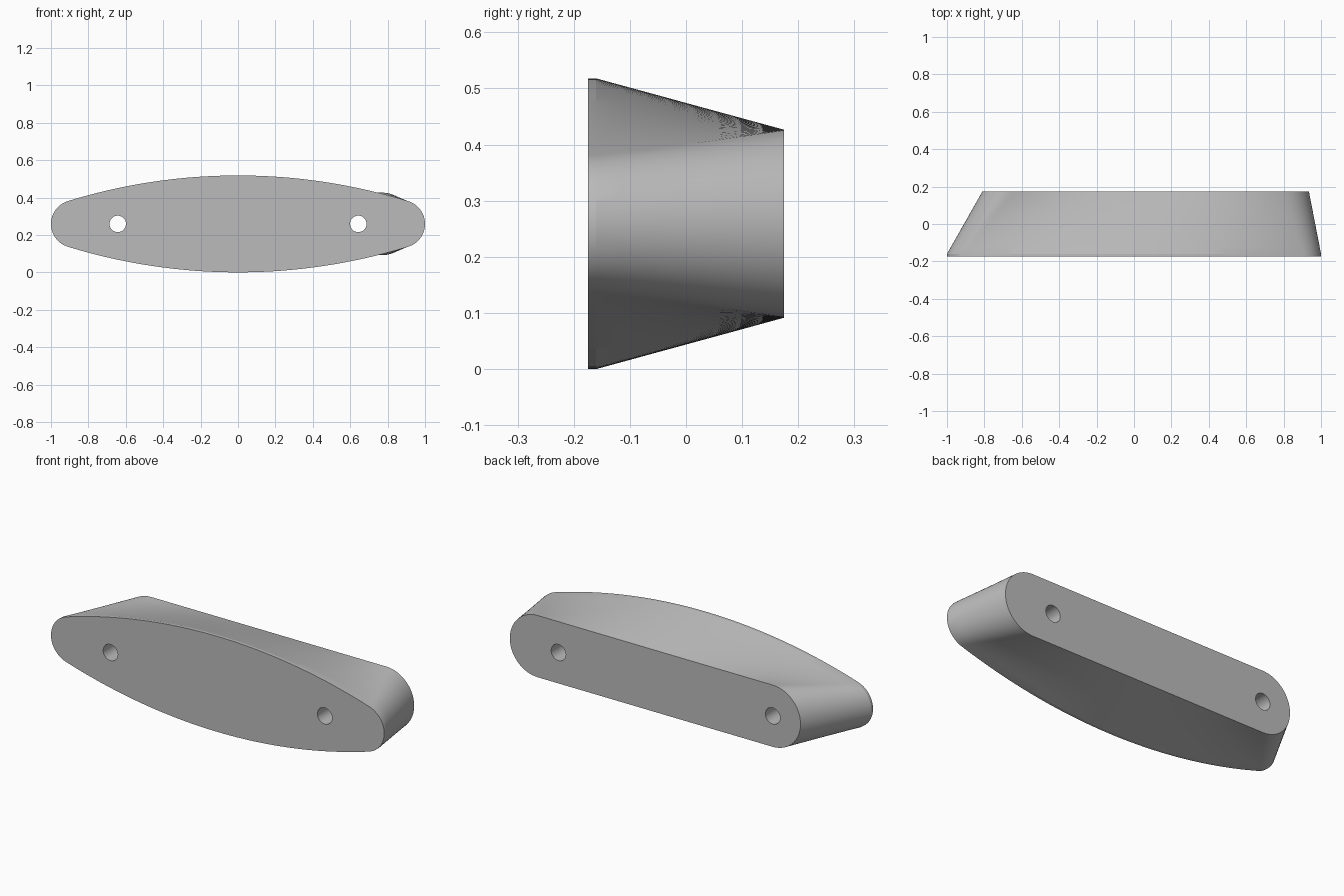
import bpy, bmesh
from math import sin, cos, pi, asin
from mathutils import Matrix, Vector

cube = bpy.data.objects.get("Cube")
if cube:
    bpy.data.objects.remove(cube)

FRONT, BACK, BAND = -0.175, 0.175, -0.16
MID_Z = 0.259
ARC_STEPS, CAP_STEPS, RINGS = 48, 28, 8

grey = bpy.data.materials.new("plain_grey")
grey.use_nodes = True
colour = (0.5, 0.5, 0.5, 1)
grey.diffuse_color = colour
grey.node_tree.nodes["Principled BSDF"].inputs["Base Color"].default_value = colour


def outline(left, right, radius, arc_point, cap_angle):
    """Closed outline: right cap, top edge, left cap, bottom edge."""
    pts = []
    for side, centre in ((1, right - radius), (-1, left + radius)):
        for i in range(CAP_STEPS):
            a = cap_angle * (2 * i / CAP_STEPS - 1)
            pts.append(Vector((centre + side * radius * cos(a), side * radius * sin(a))))
        for i in range(ARC_STEPS):
            x, z = arc_point(1 - 2 * i / ARC_STEPS)
            pts.append(Vector((side * x if side > 0 else -x, side * z)))
    return pts


# Front lens: two broad arcs tangent to rounded tips
half_height, big = MID_Z, 3.09
tip = (2 * half_height * big - 1 - half_height ** 2) / (2 * (big - 1))
spread = asin((1 - tip) / (big - tip))
lens = outline(-1, 1, tip,
               lambda t: (big * sin(spread * t), big * cos(spread * t) - big + half_height),
               pi / 2 - spread)

# Back stadium: straight edges between offset half-round ends
left, right, end = -0.81, 0.935, 0.1675
half, shift = (right - left) / 2 - end, (right + left) / 2
slot = outline(left - shift, right - shift, end, lambda t: (half * t, end), pi / 2)
slot = [p + Vector((shift, 0)) for p in slot]

# Loft the body through a thin straight band, then the taper
bm = bmesh.new()
sections = [(FRONT, 0)] + [(BAND + (BACK - BAND) * k / RINGS, k / RINGS)
                           for k in range(RINGS + 1)]
rings = [[bm.verts.new((p.x, y, p.y + MID_Z))
          for p in (a.lerp(b, t) for a, b in zip(lens, slot))] for y, t in sections]
count = len(lens)
for a, b in zip(rings, rings[1:]):
    for i in range(count):
        j = (i + 1) % count
        bm.faces.new((a[i], a[j], b[j], b[i]))
bm.faces.new(rings[0])
bm.faces.new(rings[-1])
bmesh.ops.recalc_face_normals(bm, faces=bm.faces)
mesh = bpy.data.meshes.new("tapered_block")
bm.to_mesh(mesh)
bm.free()
mesh.materials.append(grey)
block = bpy.data.objects.new("tapered_block", mesh)
bpy.context.collection.objects.link(block)

# Two straight through holes
bm = bmesh.new()
for x in (-0.643, 0.643):
    bmesh.ops.create_cone(bm, cap_ends=True, segments=48, radius1=0.044, radius2=0.044,
                          depth=1, matrix=Matrix.Translation((x, 0, MID_Z))
                          @ Matrix.Rotation(pi / 2, 4, "X"))
mesh = bpy.data.meshes.new("hole_cutter")
bm.to_mesh(mesh)
bm.free()
mesh.materials.append(grey)
cutter = bpy.data.objects.new("hole_cutter", mesh)
cutter.hide_render = True
bpy.context.collection.objects.link(cutter)

cut = block.modifiers.new("screw_holes", "BOOLEAN")
cut.operation = "DIFFERENCE"
cut.solver = "EXACT"
cut.object = cutter
bpy.ops.object.select_all(action="DESELECT")
block.select_set(True)
bpy.context.view_layer.objects.active = block
bpy.ops.object.modifier_apply(modifier=cut.name)
bpy.data.objects.remove(cutter)
bpy.ops.object.shade_smooth_by_angle(angle=pi / 18)
